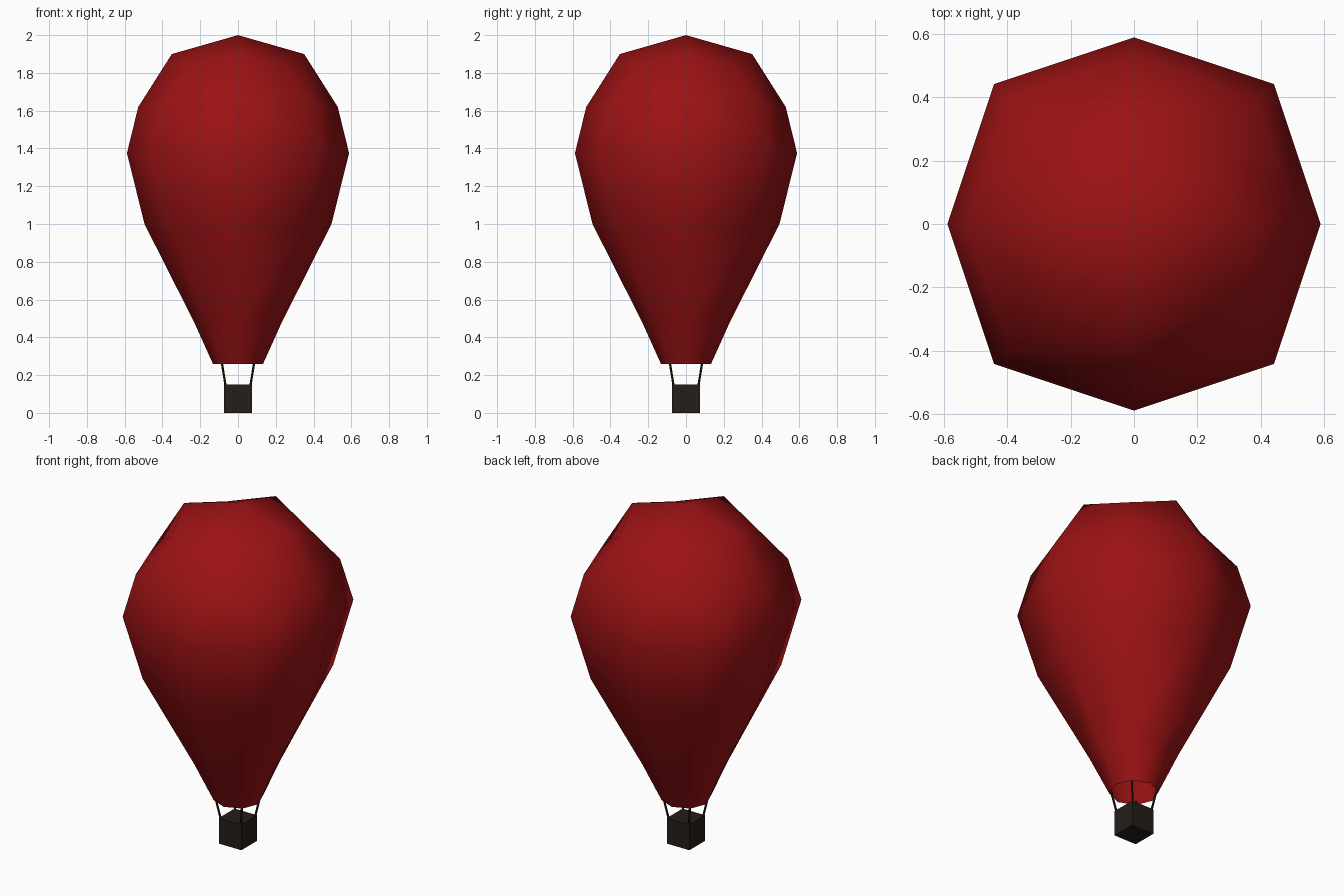
import bpy, bmesh, math
from mathutils import Vector

if "Cube" in bpy.data.objects:
    bpy.data.objects.remove(bpy.data.objects["Cube"])


def material(name, rgb):
    m = bpy.data.materials.new(name)
    m.diffuse_color = (*rgb, 1)
    m.use_nodes = True
    m.node_tree.nodes["Principled BSDF"].inputs["Base Color"].default_value = m.diffuse_color
    return m


RED = material("red_fabric", (0.33, 0.006, 0.007))
DARK = material("dark_wicker", (0.018, 0.013, 0.009))


def finish(bm, name, mat, smooth=False):
    bmesh.ops.recalc_face_normals(bm, faces=bm.faces)
    mesh = bpy.data.meshes.new(name)
    bm.to_mesh(mesh)
    bm.free()
    mesh.materials.append(mat)
    for p in mesh.polygons:
        p.use_smooth = smooth
    obj = bpy.data.objects.new(name, mesh)
    bpy.context.collection.objects.link(obj)
    return obj


# Envelope: eight-sided rings as (axis radius, axis z, diagonal radius, diagonal z)
RINGS = [
    (0.132, 0.258, 0.132, 0.258),
    (0.232, 0.48, 0.238, 0.48),
    (0.495, 1.00, 0.515, 1.00),
    (0.588, 1.375, 0.624, 1.375),
    (0.528, 1.62, 0.552, 1.62),
    (0.350, 1.90, 0.354, 1.84),
]
bm = bmesh.new()
rings = []
for ra, za, rd, zd in RINGS:
    ring = []
    for i in range(8):
        r, z = (rd, zd) if i % 2 else (ra, za)
        a = i * math.pi / 4
        ring.append(bm.verts.new((r * math.cos(a), r * math.sin(a), z)))
    rings.append(ring)
for lo, hi in zip(rings, rings[1:]):
    for i in range(8):
        j = (i + 1) % 8
        bm.faces.new((lo[i], lo[j], hi[j], hi[i]))
# Crown: four quads meeting at the top
top = bm.verts.new((0, 0, 2.0))
r = rings[-1]
for i in range(0, 8, 2):
    bm.faces.new((top, r[i], r[i + 1], r[(i + 2) % 8]))
finish(bm, "envelope", RED, smooth=True)

# Basket
bm = bmesh.new()
bmesh.ops.create_cube(bm, size=1)
bmesh.ops.scale(bm, vec=(0.146, 0.146, 0.15), verts=bm.verts)
bmesh.ops.translate(bm, vec=(0, 0, 0.075), verts=bm.verts)
finish(bm, "basket", DARK)

# Four ropes from the basket corners to the envelope mouth
for sx in (-1, 1):
    for sy in (-1, 1):
        a = Vector((sx * 0.066, sy * 0.066, 0.145))
        b = Vector((sx * 0.087, sy * 0.087, 0.275))
        d = b - a
        bm = bmesh.new()
        bmesh.ops.create_cone(bm, cap_ends=True, segments=6, radius1=0.006,
                              radius2=0.006, depth=d.length)
        rope = finish(bm, f"rope_{'right' if sx > 0 else 'left'}_{'back' if sy > 0 else 'front'}", DARK)
        rope.location = (a + b) / 2
        rope.rotation_euler = d.to_track_quat('Z', 'Y').to_euler()
